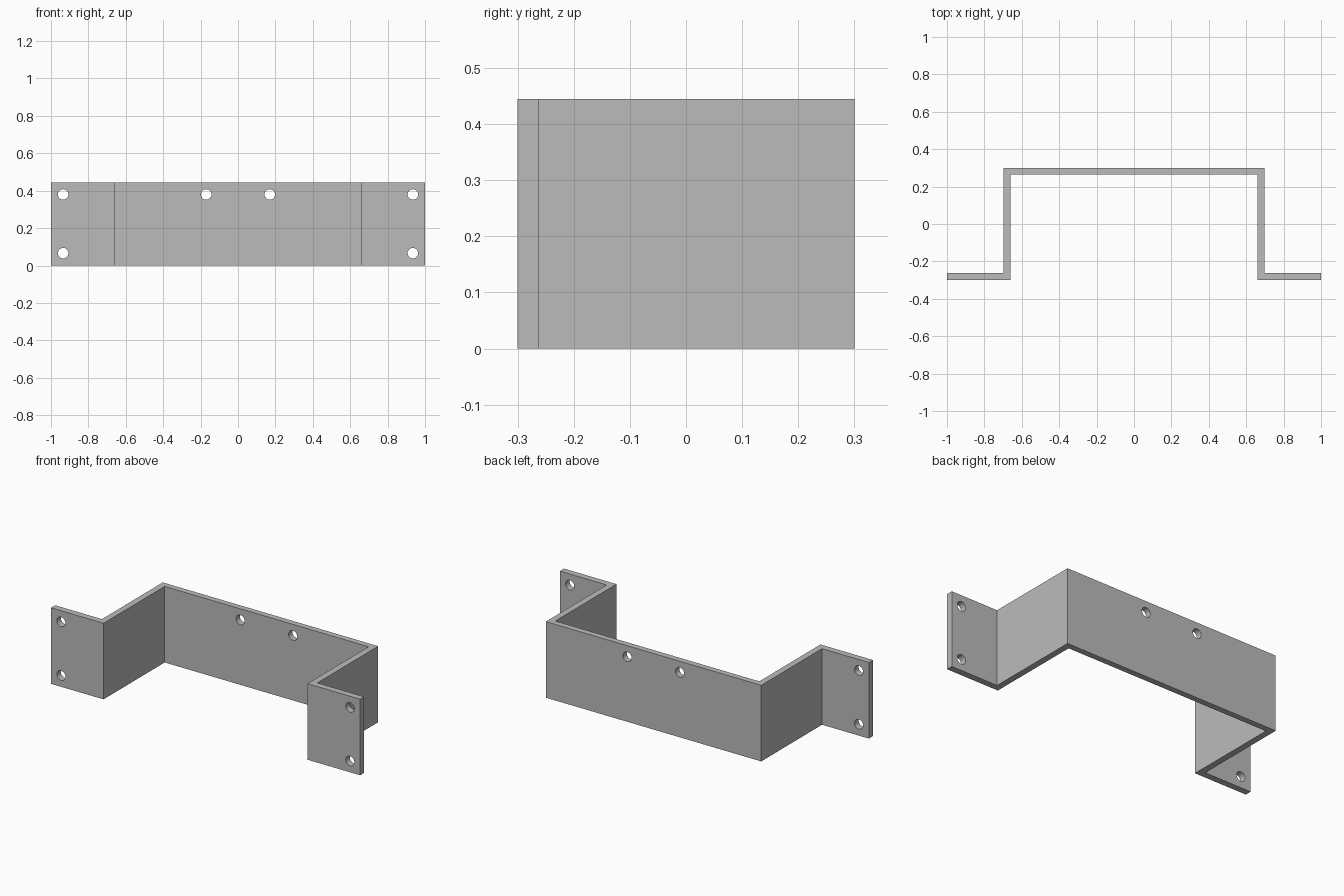
import bpy
import bmesh
import math
from mathutils import Matrix

cube = bpy.data.objects.get("Cube")
if cube:
    bpy.data.objects.remove(cube, do_unlink=True)

HEIGHT = 0.445
HOLE_RADIUS = 0.028

# Plain grey metal
grey = bpy.data.materials.new("grey metal")
grey.use_nodes = True
colour = (0.5, 0.5, 0.5, 1)
grey.diffuse_color = colour
grey.node_tree.nodes["Principled BSDF"].inputs["Base Color"].default_value = colour


def make_object(name, bm):
    bmesh.ops.recalc_face_normals(bm, faces=bm.faces)
    mesh = bpy.data.meshes.new(name)
    bm.to_mesh(mesh)
    bm.free()
    mesh.materials.append(grey)
    obj = bpy.data.objects.new(name, mesh)
    bpy.context.collection.objects.link(obj)
    return obj


# Bent sheet: half of the hat-shaped outline, mirrored and extruded upwards
half = [(0.697, 0.3), (0.697, -0.262), (1, -0.262),
        (1, -0.3), (0.66, -0.3), (0.66, 0.265)]
outline = half + [(-x, y) for x, y in reversed(half)]
bm = bmesh.new()
base = bm.faces.new([bm.verts.new((x, y, 0)) for x, y in outline])
result = bmesh.ops.extrude_face_region(bm, geom=[base])
top = [v for v in result["geom"] if isinstance(v, bmesh.types.BMVert)]
bmesh.ops.translate(bm, verts=top, vec=(0, 0, HEIGHT))
bracket = make_object("mounting_bracket", bm)

# Screw holes: two in the back plate, two in each flange
bm = bmesh.new()
for x, y, z in [(0.17, 0.28, 0.38), (0.935, -0.28, 0.38), (0.935, -0.28, 0.066)]:
    for side in (-1, 1):
        place = Matrix.Translation((side * x, y, z)) @ Matrix.Rotation(math.pi / 2, 4, "X")
        bmesh.ops.create_cone(bm, cap_ends=True, segments=32, radius1=HOLE_RADIUS,
                              radius2=HOLE_RADIUS, depth=0.2, matrix=place)
cutter = make_object("hole_cutter", bm)
cutter.hide_render = True
cutter.hide_viewport = True

cut = bracket.modifiers.new("Screw holes", "BOOLEAN")
cut.operation = "DIFFERENCE"
cut.solver = "EXACT"
cut.object = cutter

# Apply the cut and remove the helper
bpy.context.view_layer.update()
depsgraph = bpy.context.evaluated_depsgraph_get()
finished = bpy.data.meshes.new_from_object(bracket.evaluated_get(depsgraph))
bracket.modifiers.clear()
bracket.data = finished
bpy.data.objects.remove(cutter, do_unlink=True)

# Smooth hole walls, crisp bends
bpy.ops.object.select_all(action="DESELECT")
bracket.select_set(True)
bpy.context.view_layer.objects.active = bracket
bpy.ops.object.shade_smooth_by_angle(angle=math.radians(30))
